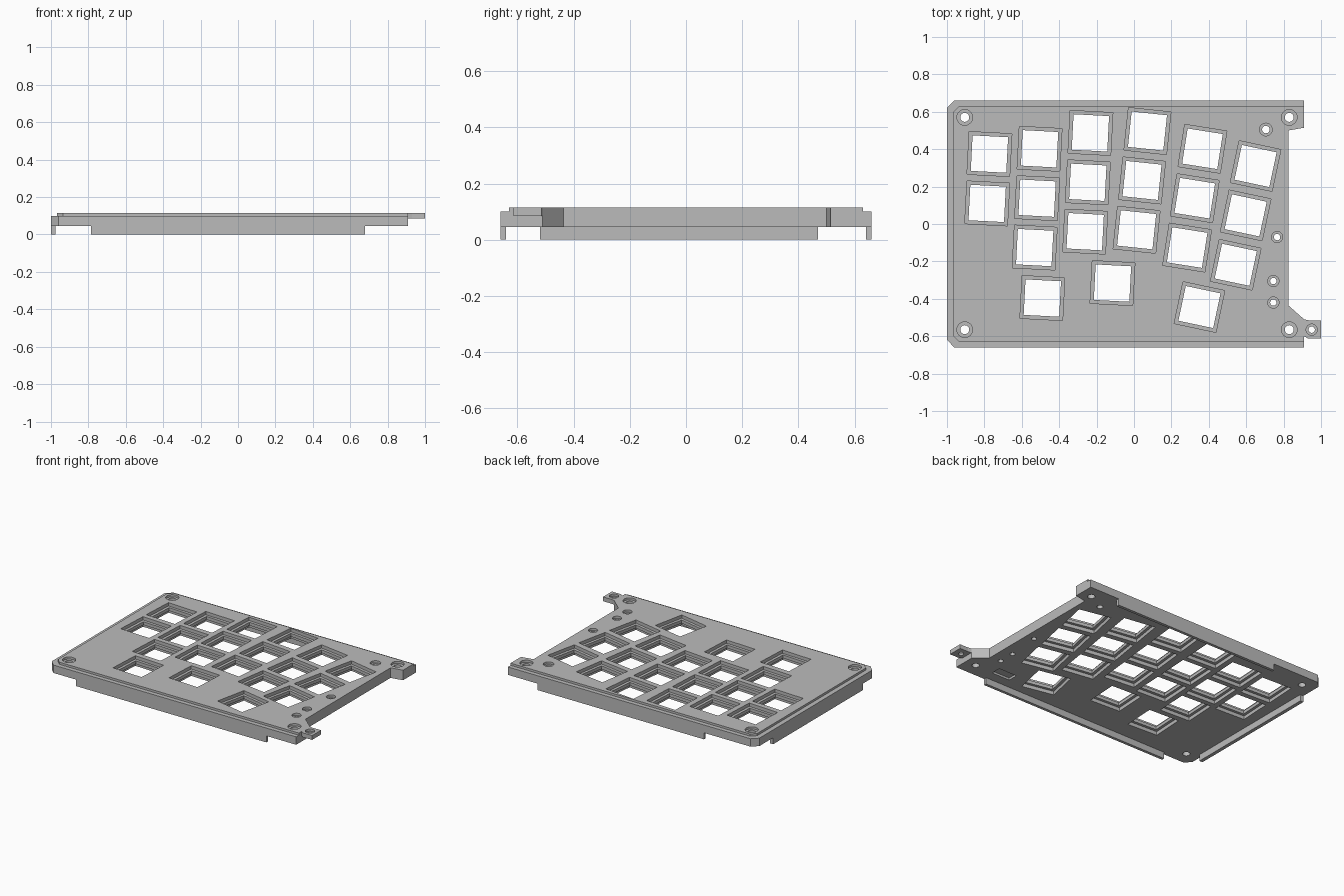
import bpy, bmesh
from math import cos, sin, pi, radians
from mathutils import Vector, Matrix

cube = bpy.data.objects.get("Cube")
if cube:
    bpy.data.objects.remove(cube, do_unlink=True)

BOTTOM, RIM, TOP = 0.045, 0.10, 0.115

grey = bpy.data.materials.new("plain grey")
grey.use_nodes = True
colour = (0.5, 0.5, 0.5, 1)
grey.diffuse_color = colour
grey.node_tree.nodes["Principled BSDF"].inputs["Base Color"].default_value = colour


def prisms(name, shapes, z0, z1):
    """One object made of upright prisms, one per outline."""
    bm = bmesh.new()
    for outline in shapes:
        face = bm.faces.new([bm.verts.new((x, y, z0)) for x, y in outline])
        made = bmesh.ops.extrude_face_region(bm, geom=[face])["geom"]
        bmesh.ops.translate(bm, vec=(0, 0, z1 - z0),
                            verts=[v for v in made if isinstance(v, bmesh.types.BMVert)])
    bmesh.ops.recalc_face_normals(bm, faces=bm.faces)
    mesh = bpy.data.meshes.new(name)
    bm.to_mesh(mesh)
    bm.free()
    mesh.materials.append(grey)
    obj = bpy.data.objects.new(name, mesh)
    bpy.context.collection.objects.link(obj)
    return obj


def rect(x0, x1, y0, y1):
    return [(x0, y0), (x1, y0), (x1, y1), (x0, y1)]


def square(x, y, angle, size):
    turn = Matrix.Rotation(radians(angle), 2)
    h = size / 2
    return [tuple(turn @ Vector(p) + Vector((x, y))) for p in rect(-h, h, -h, h)]


def circle(x, y, r, sides=24):
    return [(x + r * cos(2 * pi * i / sides), y + r * sin(2 * pi * i / sides))
            for i in range(sides)]


def cut(obj, cutters):
    for cutter in cutters:
        mod = obj.modifiers.new("cut", "BOOLEAN")
        mod.operation, mod.solver, mod.object = "DIFFERENCE", "EXACT", cutter
        bpy.context.view_layer.objects.active = obj
        bpy.ops.object.modifier_apply(modifier=mod.name)


# Key columns: top key, step to the next key down, number of keys, angle
columns = [
    (-0.773, 0.374, -0.012, 2, -3),
    (-0.505, 0.402, -0.013, 3, -3),
    (-0.233, 0.487, -0.014, 3, -3),
    (0.072, 0.497, -0.029, 3, -6),
    (0.366, 0.402, -0.041, 3, -9),
    (0.650, 0.310, -0.053, 3, -12),
]
keys = [(x + dx * i, y - 0.264 * i, a) for x, y, dx, n, a in columns for i in range(n)]
# Thumb keys
keys += [(-0.49, -0.396, -3), (-0.115, -0.316, -3), (0.35, -0.444, -12)]

# Screw holes: centre, counterbore radius, hole radius
screws = [(x, y, 0.042, 0.024) for x in (-0.905, 0.83) for y in (-0.565, 0.57)]
screws += [(0.705, 0.505, 0.034, 0.02), (0.765, -0.07, 0.03, 0.017),
           (0.745, -0.305, 0.03, 0.017), (0.745, -0.42, 0.03, 0.017),
           (0.95, -0.565, 0.03, 0.017)]

# Plate and side tab
plate = prisms("key_plate", [[
    (-0.96, -0.66), (0.91, -0.66), (0.91, -0.51), (0.825, -0.435), (0.825, 0.50),
    (0.91, 0.515), (0.91, 0.66), (-0.96, 0.66), (-1, 0.62), (-1, -0.62)]], BOTTOM, TOP)
tab = prisms("side_tab", [[
    (0.91, -0.60), (0.93, -0.613), (1, -0.613), (1, -0.515), (0.935, -0.515),
    (0.91, -0.51)]], 0.085, TOP)

# Cutters: lowered rim, key pockets above and below, holes, counterbores, port recess
rim = prisms("rim_cutter", [[
    (1.1, 0.8), (-1.1, 0.8), (-1.1, -0.8), (1.1, -0.8), (1.1, -0.63), (-0.935, -0.63),
    (-0.967, -0.598), (-0.967, 0.598), (-0.935, 0.63), (1.1, 0.63)]], RIM, 0.2)
key_top = prisms("key_top_cutter", [square(*k, 0.228) for k in keys], 0.092, 0.2)
key_under = prisms("key_under_cutter", [square(*k, 0.228) for k in keys], -0.1, 0.07)
through = prisms("hole_cutter", [square(*k, 0.19) for k in keys]
                 + [circle(x, y, r) for x, y, _, r in screws], -0.1, 0.2)
bores = prisms("counterbore_cutter", [circle(x, y, r) for x, y, r, _ in screws], 0.1, 0.2)
port = prisms("port_cutter", [rect(0.55, 0.69, -0.57, -0.50)], -0.1, 0.06)

cut(plate, [rim, key_top, key_under, through, bores, port])
cut(tab, [through, bores])
for cutter in (rim, key_top, key_under, through, bores, port):
    bpy.data.objects.remove(cutter, do_unlink=True)

# Skirts under the front, back and left edges
prisms("front_skirt", [rect(-0.785, 0.68, -0.66, -0.64)], 0, BOTTOM)
prisms("back_skirt", [rect(-0.6, 0.68, 0.64, 0.66)], 0, BOTTOM)
prisms("side_skirt", [rect(-1, -0.975, -0.52, 0.47)], 0, BOTTOM)
